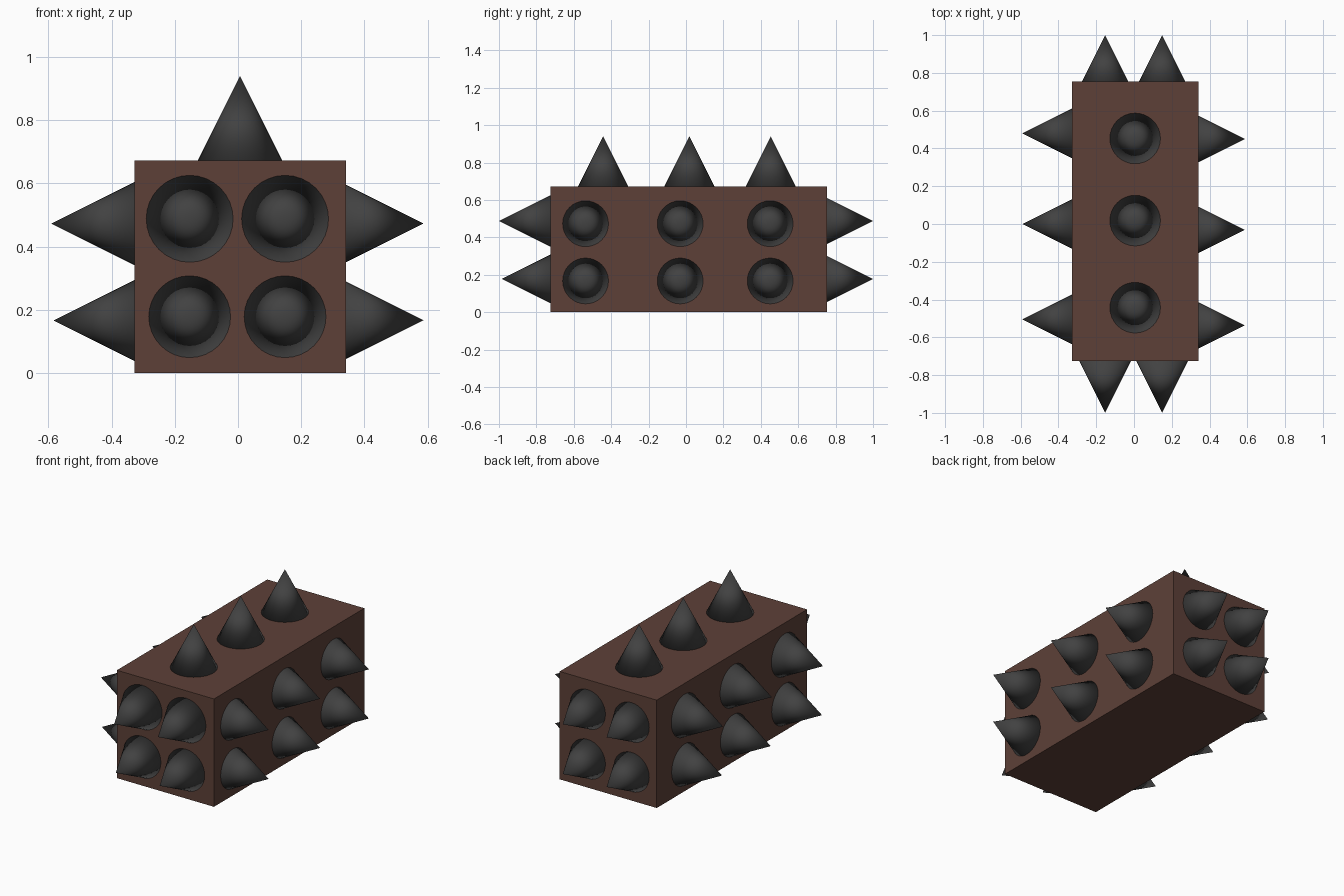
import bpy
from math import pi
from mathutils import Vector

if "Cube" in bpy.data.objects:
    bpy.data.objects.remove(bpy.data.objects["Cube"])


def material(name, color):
    m = bpy.data.materials.new(name)
    m.diffuse_color = color
    m.use_nodes = True
    m.node_tree.nodes["Principled BSDF"].inputs["Base Color"].default_value = m.diffuse_color
    return m


brown = material("brown", (0.11, 0.051, 0.039, 1))
dark = material("dark_grey", (0.054, 0.054, 0.054, 1))

RADIUS, HEIGHT = 0.139, 0.278


def spike(name, tip, direction):
    """Smooth cone whose apex sits at tip, pointing along direction."""
    d = Vector(direction)
    bpy.ops.mesh.primitive_cone_add(
        vertices=32, radius1=RADIUS, depth=HEIGHT,
        location=Vector(tip) - d * HEIGHT / 2,
        rotation=d.to_track_quat('Z', 'Y').to_euler())
    ob = bpy.context.object
    ob.name = name
    bpy.ops.object.shade_smooth()
    ob.data.materials.append(dark)


# Body block
bpy.ops.mesh.primitive_cube_add(size=1, location=(0.0075, 0.015, 0.336))
body = bpy.context.object
body.name = "body_block"
body.scale = (0.669, 1.48, 0.672)
body.data.materials.append(brown)

# Single row of spikes on top
for y in (-0.443, 0.018, 0.453):
    spike("top_spike", (0.006, y, 0.94), (0, 0, 1))

# Two rows of three spikes on each long side
for z_right, z_left, x_left in ((0.473, 0.473, -0.591), (0.167, 0.166, -0.584)):
    for y in (-0.537, -0.031, 0.45):
        spike("right_spike", (0.587, y, z_right), (1, 0, 0))
    for y in (-0.505, 0.0, 0.48):
        spike("left_spike", (x_left, y, z_left), (-1, 0, 0))

# Four spikes on each end
for x in (-0.153, 0.149):
    for z, y_front in ((0.488, -1.0), (0.178, -0.984)):
        spike("front_spike", (x, y_front, z), (0, -1, 0))
        spike("back_spike", (x, 1.0, z), (0, 1, 0))
